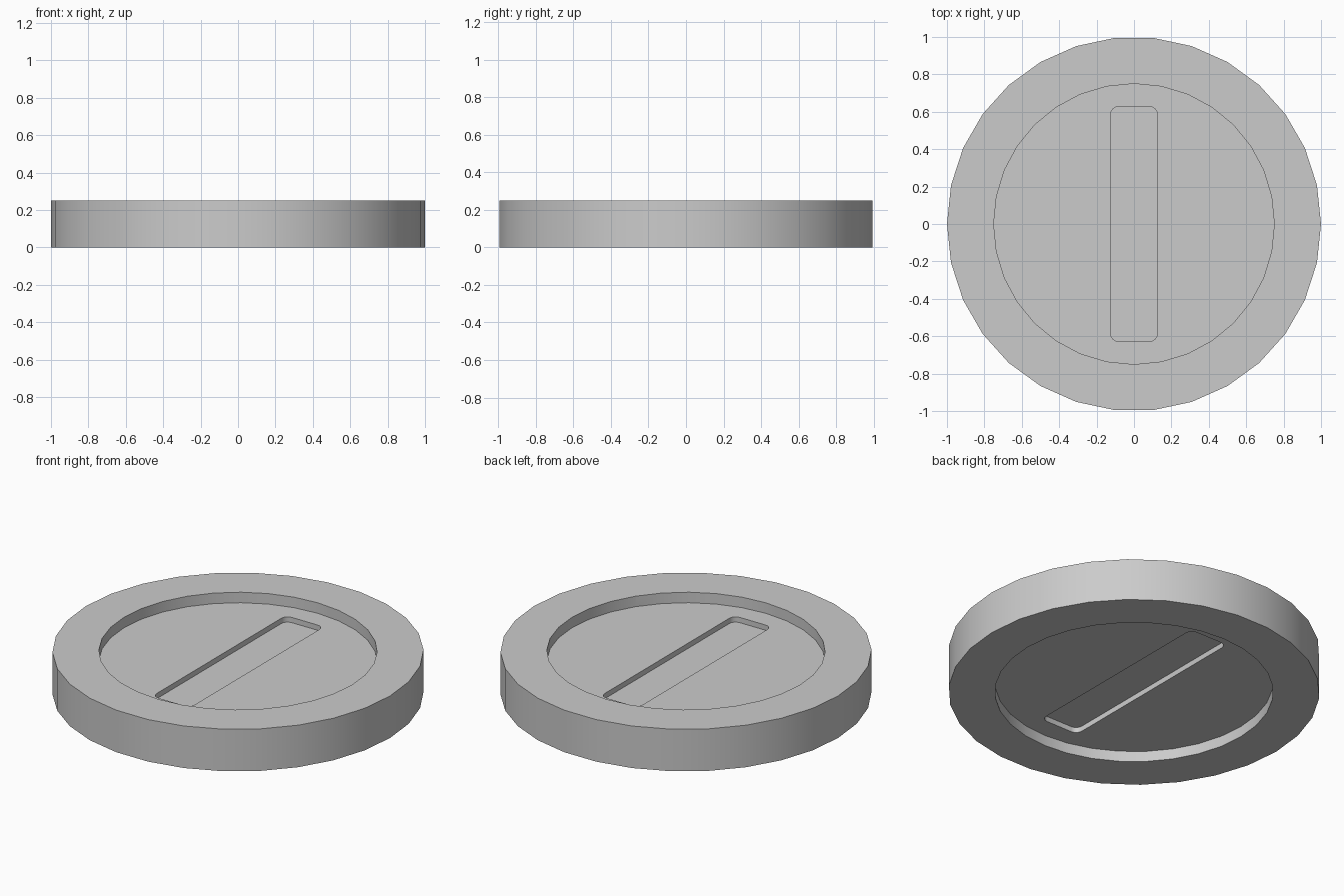
import bpy, bmesh
from math import cos, sin, pi, radians

if "Cube" in bpy.data.objects:
    bpy.data.objects.remove(bpy.data.objects["Cube"])

H = 0.25          # disc thickness
RECESS = 0.0625   # depth of round recess on each face
SLOT = 0.03125    # extra depth of slot below recess floor


def circle(radius, sides):
    return [(radius * cos(2 * pi * i / sides), radius * sin(2 * pi * i / sides))
            for i in range(sides)]


def rounded_rect(hx, hy, r, steps=4):
    pts = []
    for k, (sx, sy) in enumerate([(1, 1), (-1, 1), (-1, -1), (1, -1)]):
        for i in range(steps + 1):
            a = pi / 2 * (k + i / steps)
            pts.append((sx * (hx - r) + r * cos(a), sy * (hy - r) + r * sin(a)))
    return pts


def prism(name, outline, z0, z1):
    bm = bmesh.new()
    low = [bm.verts.new((x, y, z0)) for x, y in outline]
    high = [bm.verts.new((x, y, z1)) for x, y in outline]
    bm.faces.new(low[::-1])
    bm.faces.new(high)
    n = len(outline)
    for i in range(n):
        j = (i + 1) % n
        bm.faces.new((low[i], low[j], high[j], high[i]))
    mesh = bpy.data.meshes.new(name)
    bm.to_mesh(mesh)
    bm.free()
    obj = bpy.data.objects.new(name, mesh)
    bpy.context.collection.objects.link(obj)
    return obj


def cut(body, cutter):
    cutter.hide_render = True
    mod = body.modifiers.new("cut", 'BOOLEAN')
    mod.operation = 'DIFFERENCE'
    mod.solver = 'EXACT'
    mod.object = cutter
    bpy.context.view_layer.objects.active = body
    bpy.ops.object.modifier_apply(modifier=mod.name)
    bpy.data.objects.remove(cutter)


# main disc
disc = prism("slotted_disc", circle(1, 30), 0, H)

# matching recess and slot on the top and bottom faces
recess = circle(0.75, 32)
slot = rounded_rect(0.125, 0.627, 0.04)
for outline, depth in ((recess, RECESS), (slot, RECESS + SLOT)):
    cut(disc, prism("top_cutter", outline, H - depth, H + 0.1))
    cut(disc, prism("bottom_cutter", outline, -0.1, depth))

# smooth round walls, crisp rims
bpy.ops.object.select_all(action='DESELECT')
disc.select_set(True)
bpy.context.view_layer.objects.active = disc
bpy.ops.object.shade_smooth_by_angle(angle=radians(30))
